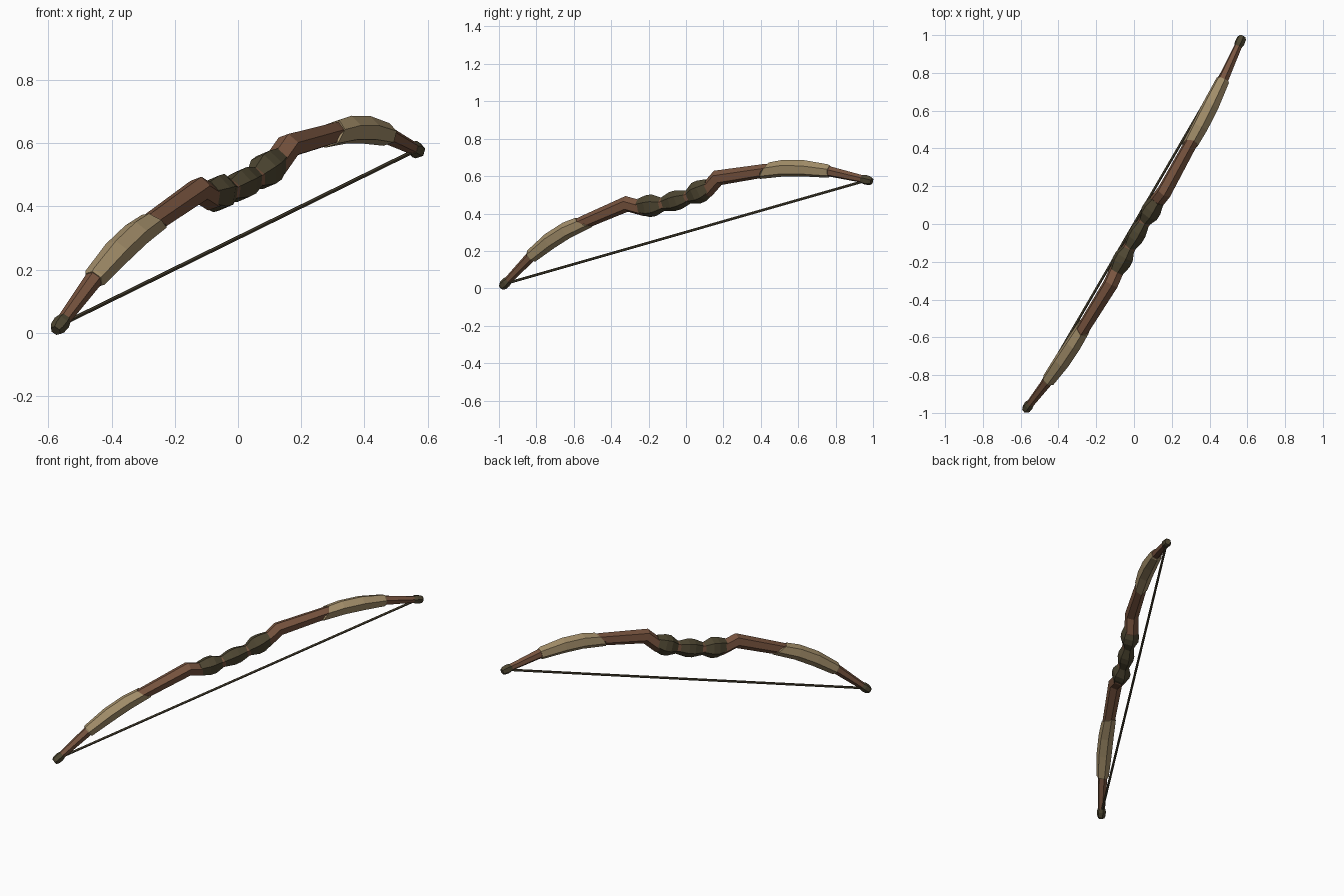
import bpy, bmesh, math
from mathutils import Vector

if "Cube" in bpy.data.objects:
    bpy.data.objects.remove(bpy.data.objects["Cube"])

# Bow frame: U along the string, V toward the back of the bow, W sideways
U = Vector((0.488, 0.839, 0.240)).normalized()
V = Vector((0.08, -0.315, 0.946))
V = (V - U * V.dot(U)).normalized()
W = U.cross(V)
MID = Vector((0, 0, 0.301))


def material(name, rgb):
    m = bpy.data.materials.new(name)
    m.diffuse_color = (*rgb, 1)
    m.use_nodes = True
    m.node_tree.nodes["Principled BSDF"].inputs["Base Color"].default_value = m.diffuse_color
    return m


wood = material("brown wood", (0.19, 0.09, 0.05))
wrap = material("tan wrap", (0.37, 0.275, 0.145))
leather = material("dark olive leather", (0.075, 0.061, 0.031))
cord = material("dark cord", (0.075, 0.061, 0.034))


def tube(name, path, mat, sides=6, width=1.0):
    """Faceted tube through (s, t, radius) stations, mitred at the bends."""
    pts = [Vector(p[:2]) for p in path]
    verts, faces = [], []
    n = len(path)
    for i, (s, t, r) in enumerate(path):
        a = pts[i] - pts[max(i - 1, 0)]
        b = pts[min(i + 1, n - 1)] - pts[i]
        a = a.normalized() if a.length else b.normalized()
        b = b.normalized() if b.length else a
        tan = (a + b).normalized()
        miter = 1 / max(tan.dot(a), 0.6)
        out = V * tan.x - U * tan.y
        for k in range(sides):
            ang = 2 * math.pi * k / sides
            verts.append(MID + U * s + V * t + out * (r * miter * math.cos(ang))
                         + W * (r * width * math.sin(ang)))
    for i in range(n - 1):
        for k in range(sides):
            q = (k + 1) % sides
            faces.append((i * sides + k, i * sides + q,
                          (i + 1) * sides + q, (i + 1) * sides + k))
    faces.append(tuple(reversed(range(sides))))
    faces.append(tuple(range((n - 1) * sides, n * sides)))
    me = bpy.data.meshes.new(name)
    me.from_pydata([v[:] for v in verts], [], faces)
    me.materials.append(mat)
    bm = bmesh.new()
    bm.from_mesh(me)
    bmesh.ops.recalc_face_normals(bm, faces=bm.faces)
    bm.to_mesh(me)
    bm.free()
    ob = bpy.data.objects.new(name, me)
    bpy.context.collection.objects.link(ob)
    return ob


def full(half):
    """Mirror a half path about the middle of the bow."""
    return [(-s, t, r) for s, t, r in reversed(half) if s > 0] + half


# Wooden stave
tube("stave", full([(0, 0.178, 0.033), (0.16, 0.182, 0.038), (0.205, 0.186, 0.041),
                    (0.29, 0.233, 0.041), (0.584, 0.2, 0.036), (0.76, 0.168, 0.034),
                    (0.945, 0.105, 0.029), (1.15, 0.003, 0.02)]), wood)

# Lumpy leather grip
tube("grip", full([(0.02, 0.178, 0.053), (0.082, 0.178, 0.037), (0.135, 0.186, 0.06),
                   (0.172, 0.19, 0.06), (0.225, 0.2, 0.044)]), leather, width=0.88)

for side, label in ((-1, "lower"), (1, "upper")):
    # Tan wraps on each limb
    tube(label + "_wrap", [(side * s, t, r) for s, t, r in
                           ((0.575, 0.201, 0.034), (0.575, 0.2009, 0.041), (0.69, 0.186, 0.045),
                            (0.81, 0.155, 0.045), (0.945, 0.105, 0.037),
                            (0.952, 0.102, 0.032))], wrap)
    # Tip caps
    tube(label + "_tip_cap", [(side * s, t, r) for s, t, r in
                              ((1.125, 0.014, 0.022), (1.143, 0.006, 0.027),
                               (1.168, -0.006, 0.025), (1.18, -0.012, 0.018))], leather)

# Bow string
tube("string", [(-1.15, 0.0, 0.007), (1.15, 0.0, 0.007)], cord)
